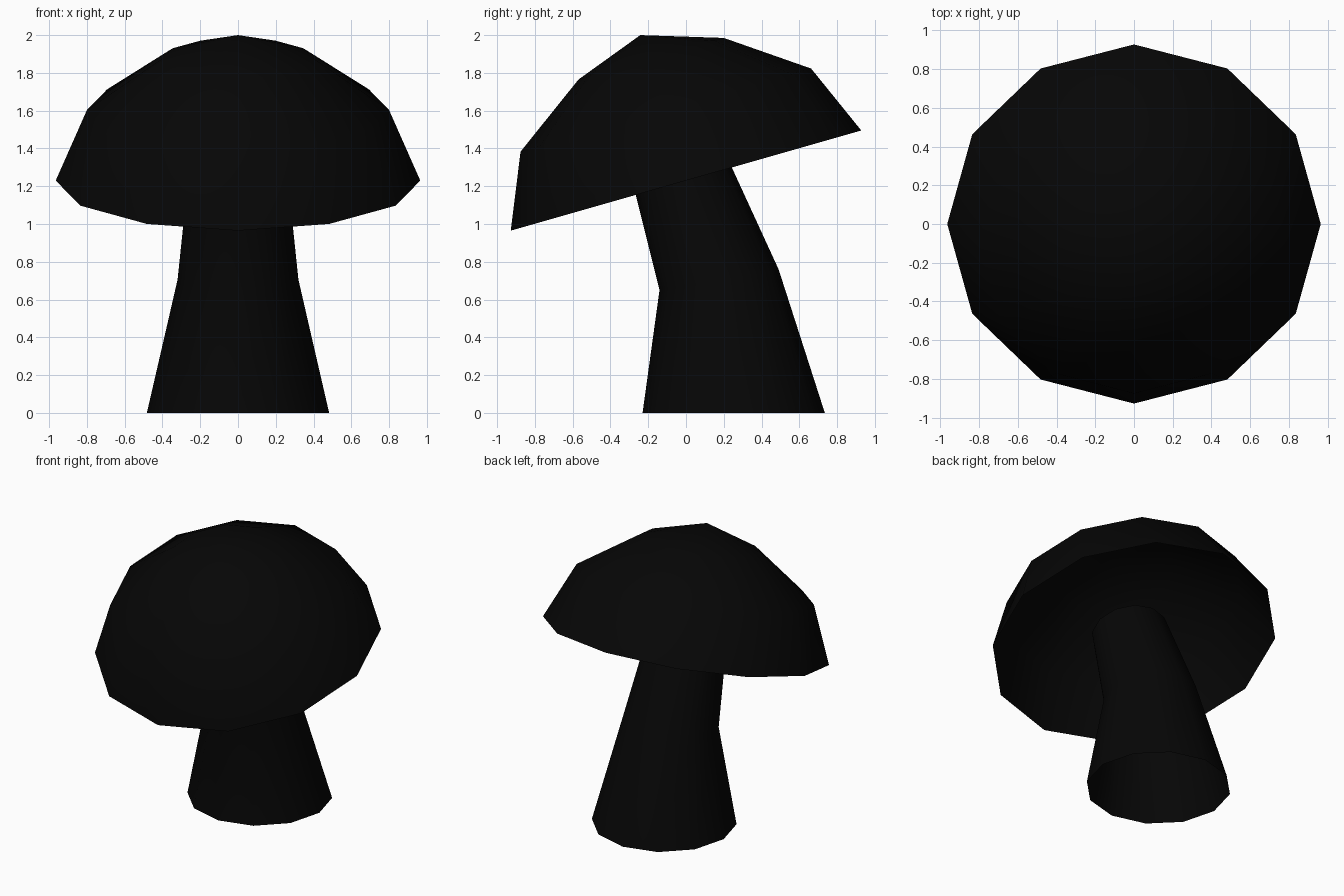
import bpy, bmesh, math
from mathutils import Matrix, Vector

if "Cube" in bpy.data.objects:
    bpy.data.objects.remove(bpy.data.objects["Cube"])

SIDES = 12
dark = bpy.data.materials.new("near_black")
dark.diffuse_color = (0.0018, 0.0018, 0.0018, 1)
dark.use_nodes = True
dark.node_tree.nodes["Principled BSDF"].inputs["Base Color"].default_value = dark.diffuse_color


def loft(name, rings):
    """Skin 12-sided rings (y, z, radius, tilt in degrees) into an open shell."""
    bm = bmesh.new()
    loops = []
    for y, z, r, tilt in rings:
        m = Matrix.Translation((0, y, z)) @ Matrix.Rotation(math.radians(tilt), 4, 'X')
        if r == 0:
            loops.append([bm.verts.new(m @ Vector((0, 0, 0)))])
        else:
            loops.append([bm.verts.new(m @ Vector((r * math.cos(a), r * math.sin(a), 0)))
                          for a in (math.tau * i / SIDES for i in range(SIDES))])
    for lo, hi in zip(loops, loops[1:]):
        for i in range(SIDES):
            j = (i + 1) % SIDES
            if len(hi) == 1:
                bm.faces.new((lo[i], lo[j], hi[0]))
            else:
                bm.faces.new((lo[i], lo[j], hi[j], hi[i]))
    me = bpy.data.meshes.new(name)
    bm.to_mesh(me)
    bm.free()
    me.materials.append(dark)
    ob = bpy.data.objects.new(name, me)
    bpy.context.collection.objects.link(ob)
    bpy.ops.object.select_all(action='DESELECT')
    ob.select_set(True)
    bpy.context.view_layer.objects.active = ob
    bpy.ops.object.shade_smooth_by_angle(angle=math.radians(50))
    return ob


# Cap: open domed shell, (height, radius) along an axis leaning toward the front
TILT = 15.95
s, c = math.sin(math.radians(TILT)), math.cos(math.radians(TILT))
profile = [(0, 0.965), (0.388, 0.80), (0.671, 0.40)]
rings = [(-s * h, 1.23 + c * h, r, TILT) for h, r in profile]
rings.append((-0.242, 2.0, 0, TILT))
loft("mushroom_cap", rings)

# Stem: open flared tube, bending forward up into the cap
loft("mushroom_stem", [(0.2525, 0, 0.4825, 0),
                       (0.175, 0.705, 0.32, 9.9), (-0.05, 1.335, 0.254, TILT)])
